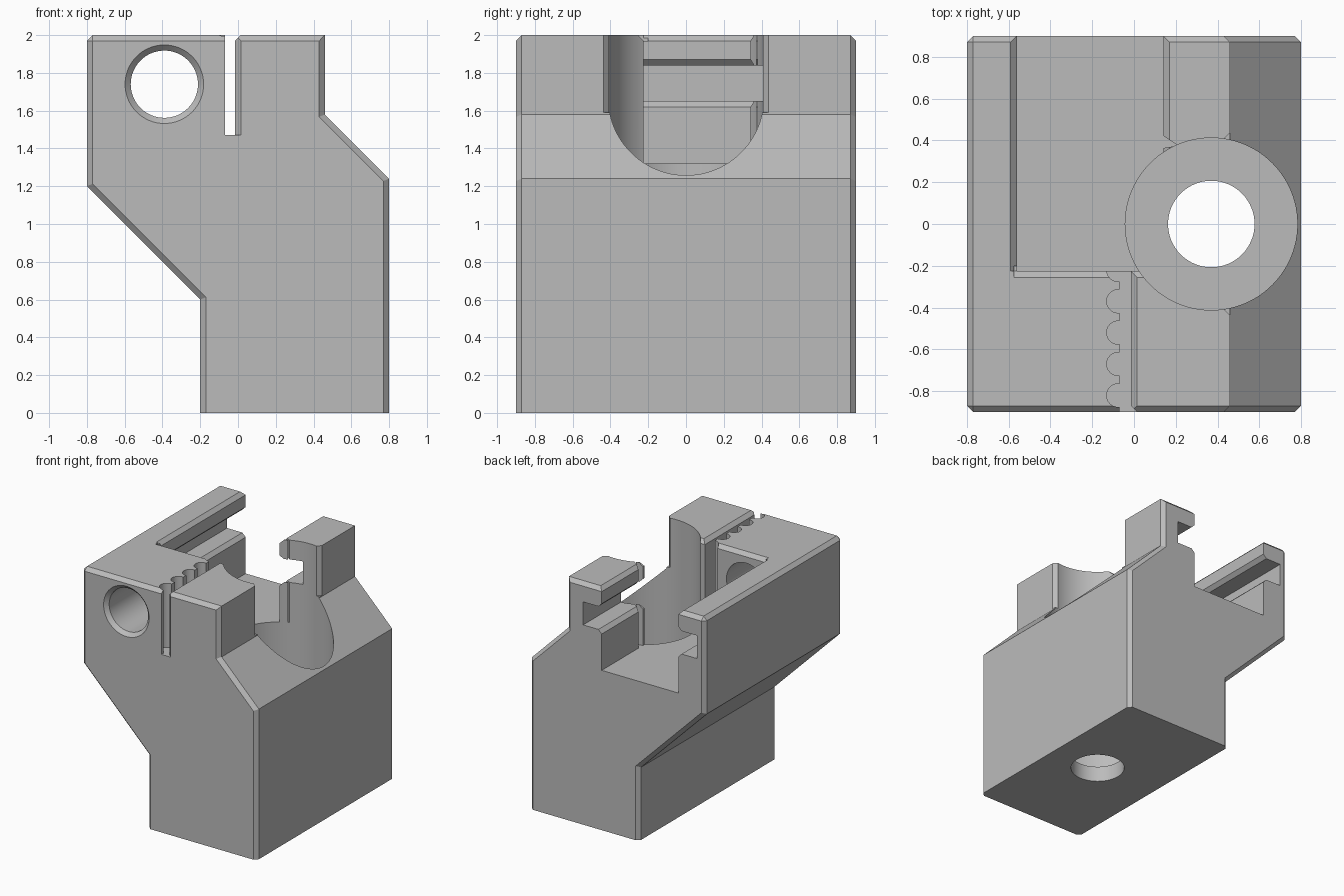
import bpy, bmesh, math
from mathutils import Vector

cube = bpy.data.objects.get("Cube")
if cube:
    bpy.data.objects.remove(cube, do_unlink=True)

grey = bpy.data.materials.new("plain_grey")
grey.use_nodes = True
grey.diffuse_color = (0.5, 0.5, 0.5, 1)
grey.node_tree.nodes["Principled BSDF"].inputs["Base Color"].default_value = (0.5, 0.5, 0.5, 1)

# Axis mapping: profile (a, b) swept along d
PLACE = {"x": lambda a, b, d: (d, a, b),
         "y": lambda a, b, d: (a, d, b),
         "z": lambda a, b, d: (a, b, d)}


def prism(name, axis, points, start, end, end_points=None):
    """Sweep a closed profile along an axis, optionally to a second profile."""
    bm = bmesh.new()
    put = PLACE[axis]
    first = [bm.verts.new(put(a, b, start)) for a, b in points]
    last = [bm.verts.new(put(a, b, end)) for a, b in (end_points or points)]
    n = len(first)
    bm.faces.new(first)
    bm.faces.new(last[::-1])
    for i in range(n):
        j = (i + 1) % n
        bm.faces.new((first[j], first[i], last[i], last[j]))
    bmesh.ops.recalc_face_normals(bm, faces=bm.faces)
    mesh = bpy.data.meshes.new(name)
    bm.to_mesh(mesh)
    bm.free()
    mesh.materials.append(grey)
    obj = bpy.data.objects.new(name, mesh)
    bpy.context.collection.objects.link(obj)
    return obj


def circle(cx, cy, r, n=64):
    return [(cx + r * math.cos(2 * math.pi * i / n),
             cy + r * math.sin(2 * math.pi * i / n)) for i in range(n)]


def rect(a0, b0, a1, b1):
    return [(a0, b0), (a1, b0), (a1, b1), (a0, b1)]


# Main block with overhanging side
body = prism("clamp_block", "y",
             [(-0.2, 0), (0.8, 0), (0.8, 1.24), (0.46, 1.58), (0.46, 2),
              (-0.8, 2), (-0.8, 1.2), (-0.2, 0.6)], -0.9, 0.9)

# Chamfer the front and back rims and the long top edge
bm = bmesh.new()
bm.from_mesh(body.data)
edges = []
for e in bm.edges:
    p, q = (v.co for v in e.verts)
    rim = abs(p.y - q.y) < 0.001 and max(p.z, q.z) > 0.01
    long_top = min(p.z, q.z) > 1.99 and max(p.x, q.x) < -0.7
    if rim or long_top:
        edges.append(e)
bmesh.ops.bevel(bm, geom=edges, offset=0.03, offset_type='OFFSET',
                segments=1, affect='EDGES', profile=0.5)
bm.to_mesh(body.data)
bm.free()

C = 0.03
cutters = []

# T-shaped channel, mirrored about its own centre line
mid, half, deep = -0.21, 0.35, 0.52
side = [(half, 1.32), (half, 1.62), (half + C, 1.65), (deep, 1.65), (deep, 1.84),
        (half + C, 1.84), (half, 1.87), (half, 1.97), (half + 2 * C, 1.97 + 2 * C)]
channel = [(mid + a, b) for a, b in side] + [(mid - a, b) for a, b in reversed(side)]
cutters.append(prism("channel_cutter", "y", channel, -0.225, 1.1))
cutters.append(prism("channel_rim_cutter", "x",
                     [(-0.225, 1.97), (-0.285, 2.03), (-0.2, 2.03), (-0.2, 1.97)], -0.575, 0.1))

# Counterbored vertical pocket and its bolt hole
cutters.append(prism("pocket_cutter", "z", circle(0.37, 0, 0.412, 96), 0.13, 2.2))
cutters.append(prism("bolt_hole_cutter", "z", circle(0.37, 0, 0.207), -0.1, 0.3))

# Round front hole with countersunk mouth
cutters.append(prism("front_hole_cutter", "y", circle(-0.39, 1.74, 0.178), -1, -0.1))
cutters.append(prism("countersink_cutter", "y", circle(-0.39, 1.74, 0.238), -0.93, -0.87,
                     circle(-0.39, 1.74, 0.178)))

# Slit with chamfered right edges
cutters.append(prism("slit_cutter", "z", rect(-0.07, -1, -0.015, -0.15), 1.47, 2.1))
cutters.append(prism("slit_top_cutter", "y",
                     [(-0.03, 1.97), (-0.015, 1.97), (0.045, 2.03), (-0.03, 2.03)], -1, -0.15))
cutters.append(prism("slit_front_cutter", "z",
                     [(-0.03, -0.87), (-0.015, -0.87), (0.045, -0.93), (-0.03, -0.93)], 1.47, 2.1))

# Row of scallops in the slit's left wall
for i in range(5):
    cutters.append(prism(f"scallop_cutter_{i}", "z",
                         circle(-0.075, -0.82 + 0.15 * i, 0.056, 24), 1.47, 2.1))

# Small corner chamfers beside the pocket
for s in (-1, 1):
    cutters.append(prism("corner_cutter", "z",
                         [(0.42, s * 0.397), (0.48, s * 0.457), (0.48, s * 0.38)], 1.59, 2.1))
cutters.append(prism("lip_corner_cutter", "z",
                     [(0.12, 0.435), (0.21, 0.375), (0.12, 0.36)], 1.32, 2.1))

bpy.ops.object.select_all(action='DESELECT')
bpy.context.view_layer.objects.active = body
body.select_set(True)
for cutter in cutters:
    cutter.hide_render = True
    mod = body.modifiers.new("cut", 'BOOLEAN')
    mod.operation = 'DIFFERENCE'
    mod.solver = 'EXACT'
    mod.object = cutter
    bpy.ops.object.modifier_apply(modifier=mod.name)
    bpy.data.objects.remove(cutter, do_unlink=True)

bpy.ops.object.shade_smooth_by_angle(angle=math.radians(25))
